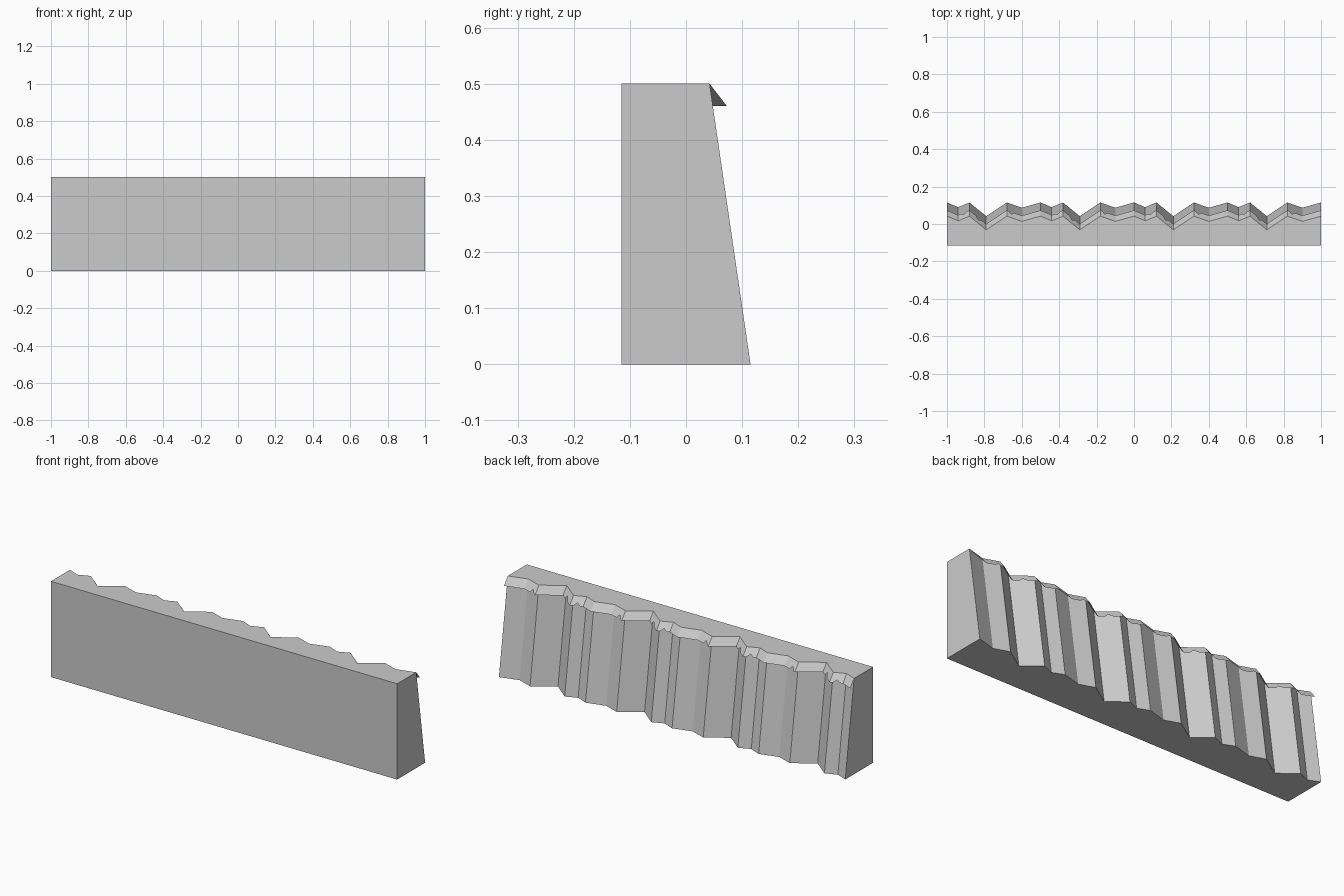
import bpy, bmesh

if "Cube" in bpy.data.objects:
    bpy.data.objects.remove(bpy.data.objects["Cube"])

# One 0.5-long repeat of the zigzag rock face: (x, y at the base)
period = [(0, .115), (.06, .09), (.12, .115), (.21, .042), (.32, .115), (.40, .087)]
line = [(-1 + .5 * i + x, y) for i in range(4) for x, y in period] + [(1, .115)]


def make_object(name, build):
    bm = bmesh.new()
    build(bm)
    mesh = bpy.data.meshes.new(name)
    bm.to_mesh(mesh)
    bm.free()
    bpy.context.collection.objects.link(bpy.data.objects.new(name, mesh))


def strip(bm, upper, lower):
    for i in range(len(upper) - 1):
        bm.faces.new((upper[i], upper[i + 1], lower[i + 1], lower[i]))


# Solid wall: flat front, zigzag back leaning inward towards the top
def wall(bm):
    def row(z, shift):
        return [bm.verts.new((x, y - shift, z)) for x, y in line]
    top, base = row(.5, .073), row(0, 0)
    ft = [bm.verts.new((x, -.115, .5)) for x, _ in line]
    fb = [bm.verts.new((x, -.115, 0)) for x, _ in line]
    strip(bm, top, base)
    strip(bm, ft, top)
    strip(bm, fb, ft)
    strip(bm, base, fb)
    for i in (0, -1):
        bm.faces.new((top[i], base[i], fb[i], ft[i]))
    bmesh.ops.recalc_face_normals(bm, faces=bm.faces)


# Thin overhanging lip: open sloping sheet with small nicks in its lower edge
def lip(bm):
    nicks = {.17: .6, .345: .6, .09: .7}
    pts = []
    for i in range(4):
        local = period + [(.5, .115)]
        for (x0, y0), (x1, y1) in zip(local, local[1:]):
            pts.append((-1 + .5 * i + x0, y0, 1))
            for nx, depth in nicks.items():
                if x0 < nx < x1:
                    for dx, d in ((-.015, 1), (0, depth), (.015, 1)):
                        y = y0 + (y1 - y0) * (nx + dx - x0) / (x1 - x0)
                        pts.append((-1 + .5 * i + nx + dx, y, d))
    pts.append((1, .115, 1))
    top = [bm.verts.new((x, y - .073, .5)) for x, y, _ in pts]
    edge = [bm.verts.new((x, y - .073 + .031 * d, .5 - .04 * d)) for x, y, d in pts]
    strip(bm, edge, top)
    for f in bm.faces:
        f.normal_update()
        if f.normal.z < 0:
            f.normal_flip()


make_object("rock_wall", wall)
make_object("overhanging_lip", lip)
